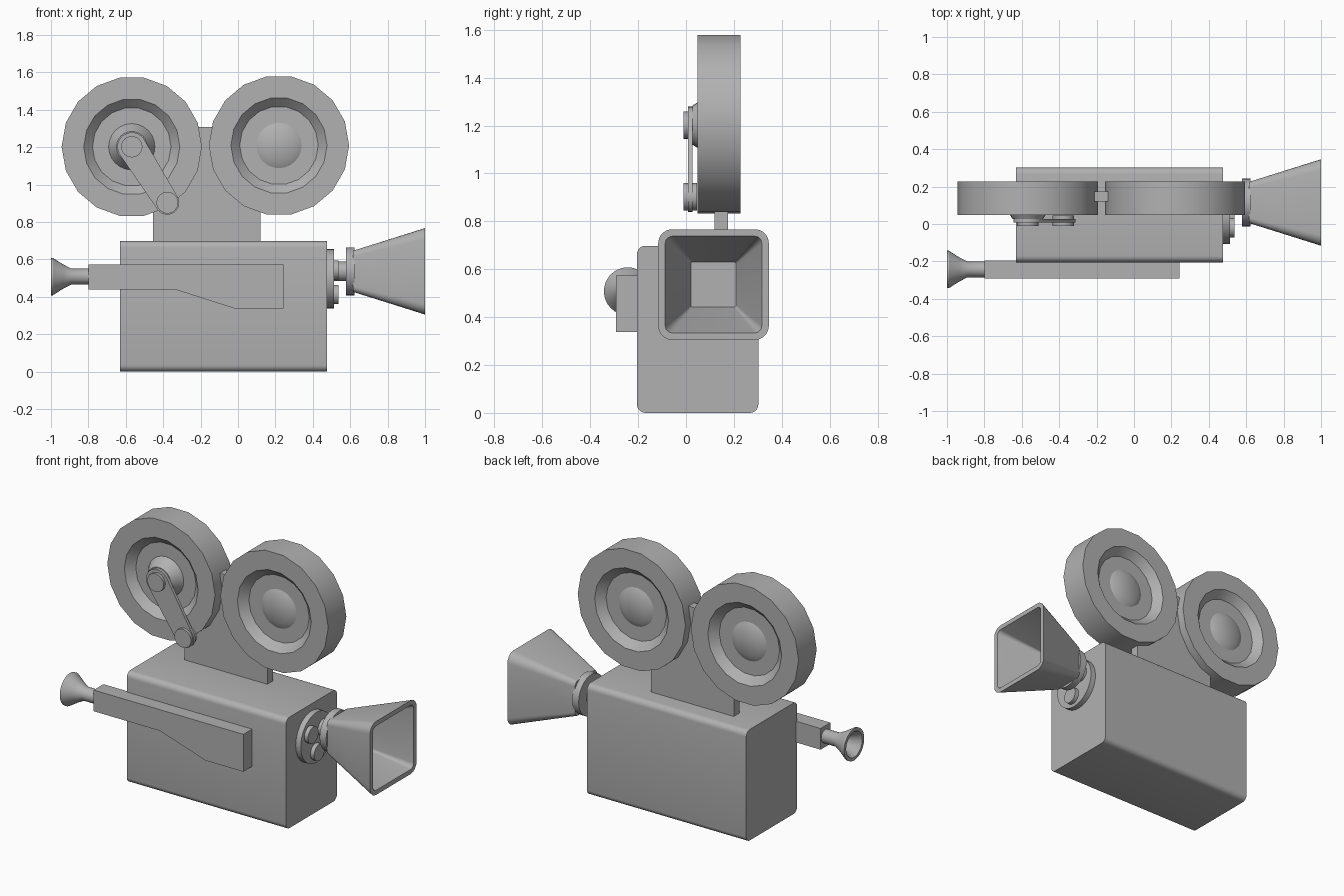
import bpy, bmesh
from math import sin, cos, pi, radians, atan2

if "Cube" in bpy.data.objects:
    bpy.data.objects.remove(bpy.data.objects["Cube"])

# One mid-grey paint for the whole model
grey = bpy.data.materials.new("grey_paint")
grey.diffuse_color = (0.44, 0.44, 0.44, 1)
grey.use_nodes = True
grey.node_tree.nodes["Principled BSDF"].inputs["Base Color"].default_value = grey.diffuse_color


def loft(name, rings, smooth=30):
    """Skin a series of matching point rings and cap both ends."""
    bm = bmesh.new()
    loops = [[bm.verts.new(p) for p in ring] for ring in rings]
    for a, b in zip(loops, loops[1:]):
        for i in range(len(a)):
            j = (i + 1) % len(a)
            bm.faces.new((a[i], a[j], b[j], b[i]))
    bm.faces.new(loops[0])
    bm.faces.new(loops[-1])
    bmesh.ops.recalc_face_normals(bm, faces=bm.faces)
    mesh = bpy.data.meshes.new(name)
    bm.to_mesh(mesh)
    bm.free()
    mesh.materials.append(grey)
    ob = bpy.data.objects.new(name, mesh)
    bpy.context.collection.objects.link(ob)
    bpy.ops.object.select_all(action='DESELECT')
    ob.select_set(True)
    bpy.context.view_layer.objects.active = ob
    bpy.ops.object.shade_smooth_by_angle(angle=radians(smooth))
    return ob


def circle(r, n):
    return [(r * cos(2 * pi * i / n), r * sin(2 * pi * i / n)) for i in range(n)]


def rounded_rect(hw, hh, r, n=5):
    pts = []
    for k, (sx, sy) in enumerate(((1, 1), (-1, 1), (-1, -1), (1, -1))):
        for i in range(n + 1):
            a = (k + i / n) * pi / 2
            pts.append((sx * (hw - r) + r * cos(a), sy * (hh - r) + r * sin(a)))
    return pts


def along_x(pts, x, cy=0, cz=0):
    return [(x, cy + u, cz + v) for u, v in pts]


def along_y(pts, y, cx=0, cz=0):
    return [(cx + u, y, cz + v) for u, v in pts]


def turn_x(name, cy, cz, profile, n=32):
    return loft(name, [along_x(circle(r, n), x, cy, cz) for r, x in profile])


def turn_y(name, cx, cz, profile, n=32):
    return loft(name, [along_y(circle(r, n), y, cx, cz) for r, y in profile])


# Body box with rounded long edges
section = rounded_rect(0.2535, 0.349, 0.035)
loft("body", [along_x(section, x, 0.0485, 0.349) for x in (-0.63, 0.477)])

# Upright plate carrying the reels
plate = [(-0.455, 0.69), (0.12, 0.69), (0.12, 0.92), (-0.14, 1.308), (-0.21, 1.308), (-0.455, 0.92)]
loft("reel_bracket", [along_y(plate, y) for y in (0.12, 0.175)])

# Film reels, recessed on both faces, with tapered hubs
Y0, Y1, DEPTH = 0.048, 0.228, 0.047
for side, cx, cz, front_hub in (("rear", -0.568, 1.202, 0.027), ("front", 0.219, 1.209, 0.073)):
    turn_y(side + "_reel", cx, cz, [
        (0.21, Y0 + DEPTH), (0.257, Y0), (0.375, Y0),
        (0.375, Y1), (0.257, Y1), (0.21, Y1 - DEPTH)], 18)
    turn_y(side + "_reel_hub", cx, cz, [
        (0.082, front_hub), (0.125, Y0 + DEPTH + 0.002),
        (0.125, Y1 - DEPTH - 0.002), (0.082, Y1 - 0.025)], 24)

# Crank arm with rounded ends, pivot and knob
px, pz, kx, kz = -0.568, 1.202, -0.378, 0.903
heading = atan2(kz - pz, kx - px)
arm = []
for ax, az, r, start in ((kx, kz, 0.064, -pi / 2), (px, pz, 0.077, pi / 2)):
    for i in range(13):
        a = heading + start + pi * i / 12
        arm.append((ax + r * cos(a), az + r * sin(a)))
loft("crank_arm", [along_y(arm, y) for y in (0.008, 0.027)])
turn_y("crank_pivot", px, pz, [(0.057, -0.01), (0.057, 0.03)], 24)
turn_y("crank_knob", kx, kz, [(0.058, -0.01), (0.058, 0.046)], 24)

# Viewfinder bar on the near side
bar = [(-0.80, 0.573), (-0.80, 0.44), (-0.34, 0.44), (-0.02, 0.338), (0.242, 0.338), (0.242, 0.573)]
loft("viewfinder", [along_y(bar, y) for y in (-0.292, -0.195)])

# Flared hollow eyepiece
turn_x("eyepiece", -0.243, 0.508, [
    (0.042, -0.79), (0.042, -0.89), (0.065, -0.935), (0.10, -0.99), (0.10, -1.0),
    (0.08, -1.0), (0.03, -0.91)])

# Lens turret, two short lenses and the main lens with collar
turn_x("lens_turret", 0.05, 0.496, [(0.158, 0.47), (0.158, 0.512)])
for i, (ly, lz) in enumerate(((-0.02, 0.543), (0.04, 0.412))):
    turn_x(f"short_lens_{i + 1}", ly, lz, [(0.052, 0.50), (0.052, 0.538)], 24)
HY, HZ = 0.115, 0.536
turn_x("main_lens", HY, HZ, [(0.052, 0.50), (0.052, 0.59)])
turn_x("lens_collar", HY, HZ, [(0.128, 0.577), (0.128, 0.622)])

# Hollow square lens hood
hood = [(0.11, 0.03, 0.615), (0.231, 0.058, 1.0), (0.202, 0.03, 1.0), (0.094, 0.008, 0.66)]
loft("lens_hood", [along_x(rounded_rect(h, h, r), x, HY, HZ) for h, r, x in hood])
